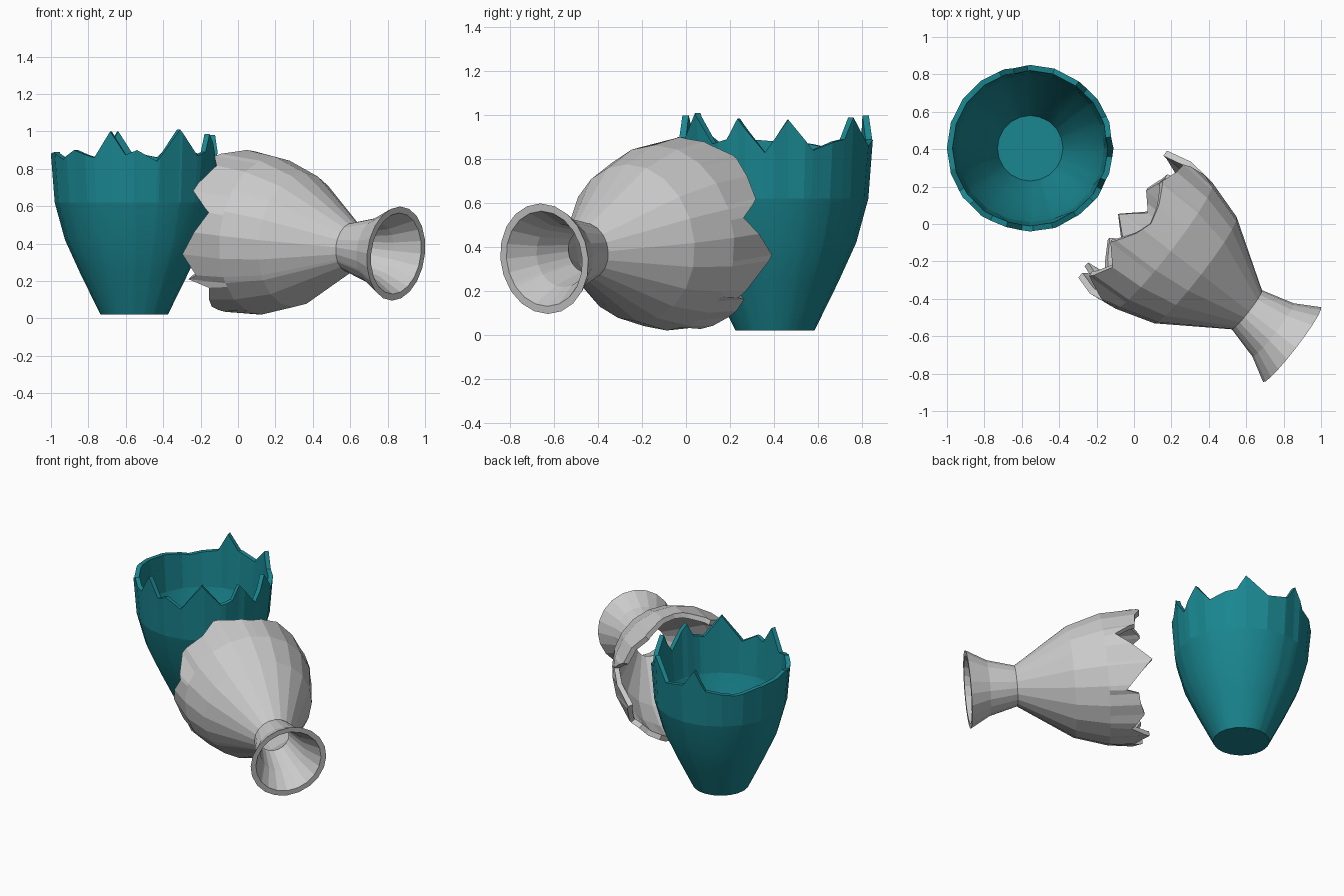
import bpy, bmesh, math
from mathutils import Matrix, Vector

if "Cube" in bpy.data.objects:
    bpy.data.objects.remove(bpy.data.objects["Cube"])

SIDES = 20


def interp(pts, x):
    for (a, p), (b, q) in zip(pts, pts[1:]):
        if a <= x <= b:
            return p + (q - p) * (x - a) / (b - a)
    return pts[0][1] if x < pts[0][0] else pts[-1][1]


def shard(name, profile, rings, edge, wall, floor=None, smooth_to=0):
    """Hollow revolved shell with a jagged end; edge = (angle, height) pairs."""
    edge = sorted((a % 360, h) for a, h in edge)
    loop = [(edge[-1][0] - 360, edge[-1][1])] + edge + [(edge[0][0] + 360, edge[0][1])]
    step = 360 / SIDES
    angles = [i * step for i in range(SIDES)]
    angles = sorted([a for a in angles if all(abs(a - e[0]) > 1.5 for e in edge)]
                    + [e[0] for e in edge])
    bm = bmesh.new()

    def column(a, inner):
        # keep extra columns on the flat facets of the polygon
        k = math.cos(math.radians(step / 2)) / math.cos(math.radians(a % step - step / 2))
        out = []
        for h in rings + [interp(loop, a)]:
            r = (interp(profile, h) - (wall if inner else 0)) * k
            if inner and floor is not None and h == rings[0]:
                h, r = floor, (profile[0][1] - 0.005) * k
            t = math.radians(a)
            out.append(bm.verts.new((r * math.cos(t), r * math.sin(t), h)))
        return out

    outer = [column(a, False) for a in angles]
    inner = [column(a, True) for a in angles]
    n = len(angles)
    for i in range(n):
        j = (i + 1) % n
        for k in range(len(rings)):
            for c in (outer, inner):
                f = bm.faces.new((c[i][k], c[j][k], c[j][k + 1], c[i][k + 1]))
                f.smooth = k < smooth_to
        bm.faces.new((outer[i][-1], outer[j][-1], inner[j][-1], inner[i][-1]))
        if floor is None:
            bm.faces.new((outer[i][0], outer[j][0], inner[j][0], inner[i][0]))
    if floor is not None:
        bm.faces.new([c[0] for c in outer])
        bm.faces.new([c[0] for c in inner])
    bmesh.ops.recalc_face_normals(bm, faces=bm.faces)
    if floor is not None:
        # base and inner floor stay crisp
        for e in bm.edges:
            if len(e.link_faces) == 2 and e.calc_face_angle(0) > math.radians(35):
                e.smooth = False
    me = bpy.data.meshes.new(name)
    bm.to_mesh(me)
    bm.free()
    ob = bpy.data.objects.new(name, me)
    bpy.context.collection.objects.link(ob)
    return ob


# Standing lower half of the pot
low_edge = [(-165, .89), (-149, .85), (-137, .90), (-119, .86), (-107, 1.0), (-96, .875),
            (-88, .90), (-74, .84), (-56, 1.01), (-40, .87), (-30, .89), (-23, .985),
            (-6, .83), (8, .98), (23, .84), (38, .88), (46, .89), (54, .99), (73, .86),
            (92, .89), (102, 1.0), (112, .87), (137, .84), (158, .87), (178, .88)]
lower = shard("vase_lower_half",
              [(.02, .18), (.24, .288), (.42, .37), (.62, .425), (.84, .447), (1.05, .44)],
              [.02, .24, .42, .62], low_edge, .03, floor=.04, smooth_to=3)
lower.location = (-.555, .405, 0)
mat = bpy.data.materials.new("teal_glaze")
mat.diffuse_color = (.01, .24, .28, 1)
mat.use_nodes = True
mat.node_tree.nodes["Principled BSDF"].inputs["Base Color"].default_value = mat.diffuse_color
lower.data.materials.append(mat)

# Fallen upper half with neck and flared mouth, lying on its side
up_edge = [(-64, 1.13), (-52, 1.10), (-44, 1.09), (-40, 1.007), (-15, 1.17), (11, .93),
           (21, 1.055), (36, 1.06), (51, 1.09), (68, 1.03), (83, 1.0), (95, 1.03),
           (112, 1.11), (126, 1.02), (150, 1.09), (165, .94), (197, 1.13), (212, 1.07),
           (217, 1.14), (221, 1.01), (230, 1.05), (249, 1.13), (255, 1.07), (268, 1.17),
           (282, 1.05)]
# angles mirrored and heights corrected for the slight tilt
up_edge = [(-a, h + .047 * math.sin(math.radians(a))) for a, h in up_edge]
upper = shard("vase_upper_half",
              [(0, .253), (.13, .18), (.307, .132), (.657, .36), (.96, .452), (1.2, .425)],
              [0, .13, .307, .657, .87], up_edge, .035)
axis = Vector((-.79, .61, .11)).normalized()
side = Vector((.61, .79, 0)).normalized()
down = axis.cross(side)
rot = Matrix((side, down, axis)).transposed().to_4x4()
upper.matrix_world = Matrix.Translation((.845, -.645, .347)) @ rot
